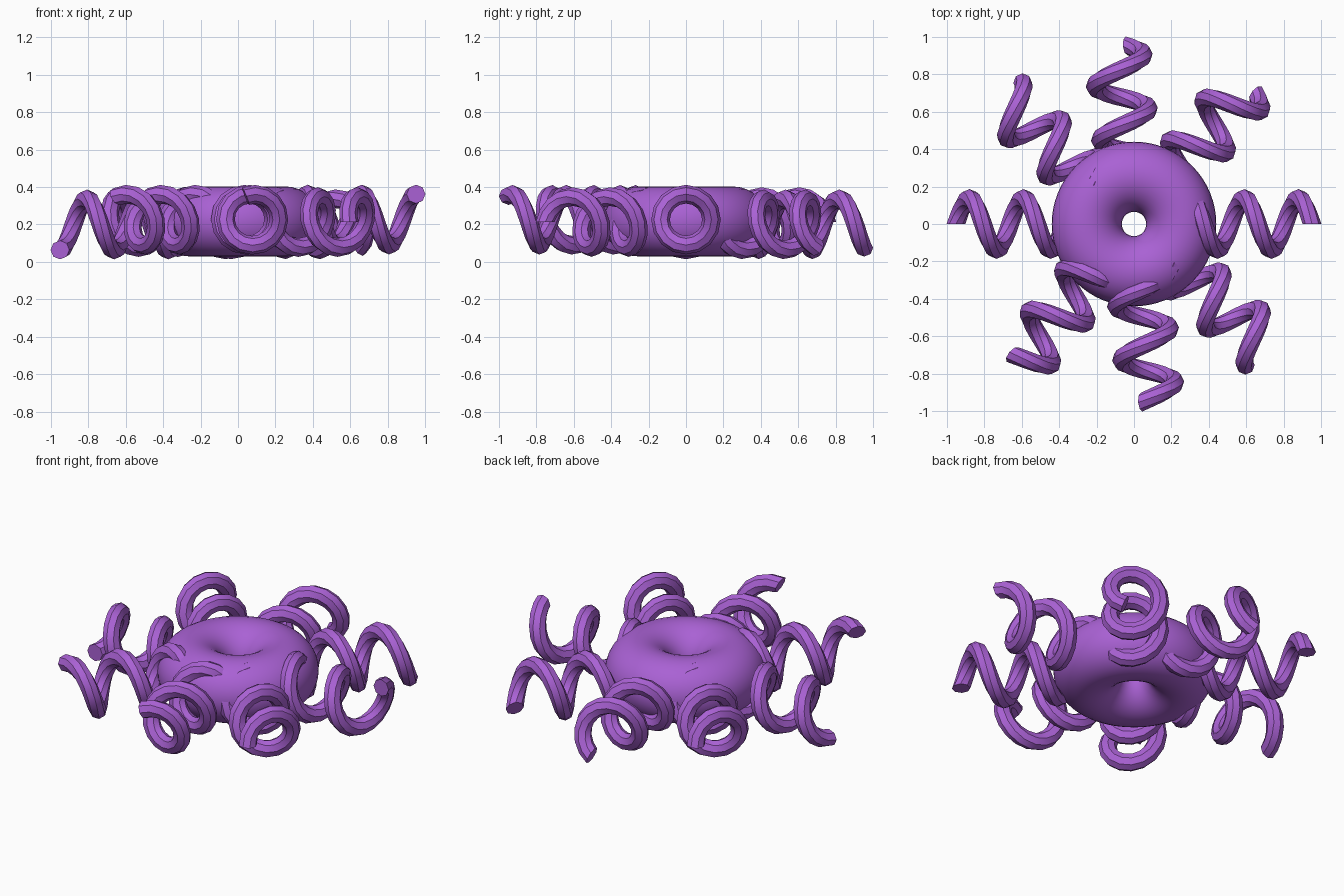
import bpy, bmesh, math
from mathutils import Vector

if "Cube" in bpy.data.objects:
    bpy.data.objects.remove(bpy.data.objects["Cube"])

purple = bpy.data.materials.new("purple")
purple.diffuse_color = (0.40, 0.12, 0.66, 1)
purple.use_nodes = True
purple.node_tree.nodes["Principled BSDF"].inputs["Base Color"].default_value = purple.diffuse_color

CENTRE_Z = 0.213
COIL_R, TUBE_R = 0.136, 0.05
START, END, TURNS = 0.30, 0.95, 2.25
STEPS, SIDES = 36, 8


def finish(obj, name, angle):
    obj.name = name
    obj.data.materials.append(purple)
    bpy.ops.object.select_all(action='DESELECT')
    obj.select_set(True)
    bpy.context.view_layer.objects.active = obj
    bpy.ops.object.shade_smooth_by_angle(angle=math.radians(angle))


def coil_arm(name, heading, end_phase, lift):
    """Octagon swept like a screw around a radial axis."""
    a = math.radians(heading)
    out = Vector((math.cos(a), math.sin(a), 0))
    right = Vector((math.sin(a), -math.cos(a), 0))
    up = Vector((0, 0, 1))
    bm = bmesh.new()
    rings = []
    for i in range(STEPS + 1):
        t = i / STEPS
        phase = math.radians(end_phase + 360 * TURNS * (1 - t))
        spoke = right * math.cos(phase) + up * math.sin(phase)
        mid = out * (START + (END - START) * t) + spoke * COIL_R + up * (CENTRE_Z + lift)
        rings.append([bm.verts.new(mid + TUBE_R * (out * math.cos(q) + spoke * math.sin(q)))
                      for q in (math.tau * k / SIDES for k in range(SIDES))])
    for r0, r1 in zip(rings, rings[1:]):
        for k in range(SIDES):
            n = (k + 1) % SIDES
            bm.faces.new((r0[k], r0[n], r1[n], r1[k]))
    bm.faces.new(rings[0])
    bm.faces.new(rings[-1])
    bmesh.ops.recalc_face_normals(bm, faces=bm.faces)
    mesh = bpy.data.meshes.new(name)
    bm.to_mesh(mesh)
    bm.free()
    obj = bpy.data.objects.new(name, mesh)
    bpy.context.collection.objects.link(obj)
    finish(obj, name, 32)


# Ring body
bpy.ops.mesh.primitive_torus_add(location=(0, 0, 0.216), major_radius=0.252, minor_radius=0.187,
                                 major_segments=64, minor_segments=32)
finish(bpy.context.object, "ring_body", 40)

# Eight springy arms: heading, phase at the tip (0 = right, 90 = up), axis lift
arms = [(0, 90, 0.013), (50.5, -65, -0.012), (95.5, -68, -0.012), (136.4, 0, 0),
        (180, -90, -0.013), (230.5, 65, 0.012), (275.5, 68, 0.012), (316.4, 0, 0)]
for i, (heading, phase, lift) in enumerate(arms):
    coil_arm(f"coil_arm_{i + 1}", heading, phase, lift)
